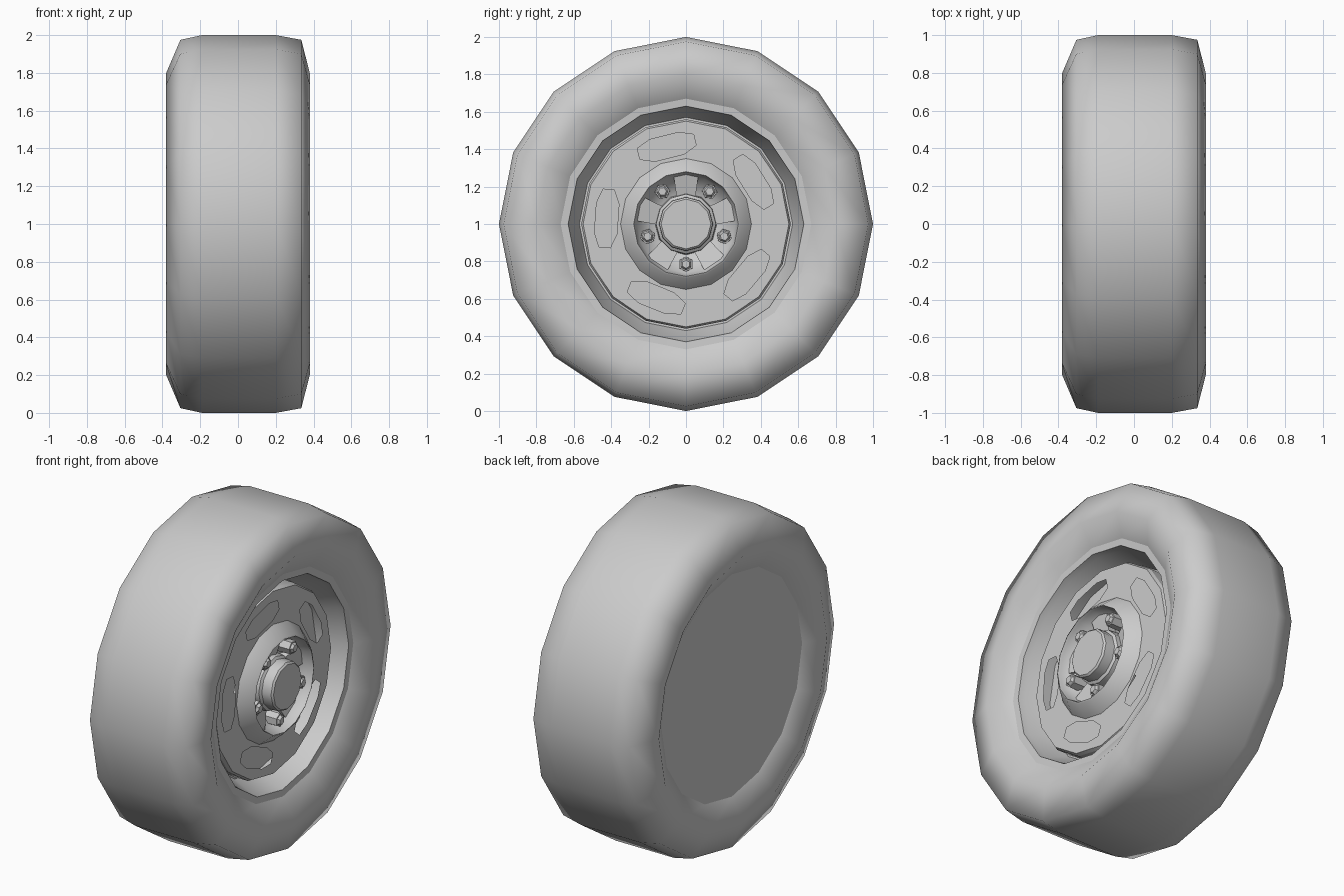
import bpy, bmesh, math
from mathutils import Vector

if "Cube" in bpy.data.objects:
    bpy.data.objects.remove(bpy.data.objects["Cube"])

grey = bpy.data.materials.new("plain grey")
grey.use_nodes = True
colour = (0.6, 0.6, 0.6, 1)
grey.diffuse_color = colour
grey.node_tree.nodes["Principled BSDF"].inputs["Base Color"].default_value = colour


def finish(name, bm, smooth):
    """Turn a bmesh into a named, shaded object."""
    bmesh.ops.recalc_face_normals(bm, faces=bm.faces)
    mesh = bpy.data.meshes.new(name)
    bm.to_mesh(mesh)
    bm.free()
    mesh.materials.append(grey)
    obj = bpy.data.objects.new(name, mesh)
    bpy.context.collection.objects.link(obj)
    bpy.ops.object.select_all(action='DESELECT')
    bpy.context.view_layer.objects.active = obj
    obj.select_set(True)
    if smooth:
        bpy.ops.object.shade_smooth_by_angle(angle=math.radians(smooth))
    return obj


def polar(x, radius, angle, side=0):
    """Point on the wheel, with an optional sideways (tangential) offset."""
    c, s = math.cos(angle), math.sin(angle)
    return Vector((x, radius * c - side * s, 1 + radius * s + side * c))


def circle(x, radius, sides=16):
    return [polar(x, radius, math.tau * i / sides) for i in range(sides)]


def lathe(name, profile, sides=16, smooth=35, cap_end=False):
    """Revolve (x, radius) points about the axle."""
    bm = bmesh.new()
    rings = [[bm.verts.new(p) for p in circle(x, r, sides)] for x, r in profile]
    for a, b in zip(rings, rings[1:]):
        for i in range(sides):
            j = (i + 1) % sides
            bm.faces.new((a[i], a[j], b[j], b[i]))
    if cap_end:
        bm.faces.new(rings[-1])
    return finish(name, bm, smooth)


def prism(name, bottom, top):
    """Join two matching outlines into a closed solid."""
    bm = bmesh.new()
    low = [bm.verts.new(p) for p in bottom]
    high = [bm.verts.new(p) for p in top]
    bm.faces.new(low)
    bm.faces.new(high)
    for i in range(len(low)):
        j = (i + 1) % len(low)
        bm.faces.new((low[i], low[j], high[j], high[i]))
    return finish(name, bm, 0)


def pierced_sheet(name, loops):
    """Fill the area between an outer loop and the holes inside it."""
    bm = bmesh.new()
    for loop in loops:
        verts = [bm.verts.new(p) for p in loop]
        for a, b in zip(verts, verts[1:] + verts[:1]):
            bm.edges.new((a, b))
    bmesh.ops.triangle_fill(bm, edges=bm.edges[:], use_beauty=True, normal=(1, 0, 0))
    for face in bm.faces:
        face.normal_update()
    return finish(name, bm, 0)


# Tyre, and the flat recessed cover closing its inner side
lathe("tyre", [(-0.305, 0.67), (-0.38, 0.80), (-0.305, 0.975), (-0.19, 1.0),
               (0.20, 1.0), (0.335, 0.975), (0.38, 0.80), (0.30, 0.67)],
      smooth=80)
lathe("inner_side_cover", [(-0.295, 0.67), (-0.305, 0.67)], smooth=0, cap_end=True)

# Rim lip, sloping barrel and the floor behind the disc
FLOOR = 0.13
lathe("rim_lip", [(0.30, 0.67), (0.297, 0.63)], smooth=30)
lathe("rim_barrel", [(0.297, 0.63), (0.26, 0.622), (FLOOR, 0.57)], smooth=30, cap_end=True)

# Raised disc with five oval openings
DISC = 0.235
oval = [(0.06, 0.08), (0.03, 0.155), (-0.03, 0.155), (-0.06, 0.08),
        (-0.06, -0.08), (-0.03, -0.155), (0.03, -0.155), (0.06, -0.08)]
openings = [[polar(DISC, 0.425 + r, math.radians(104 + 72 * k), t) for r, t in oval]
            for k in range(5)]
pierced_sheet("disc", [circle(DISC, 0.55), circle(DISC, 0.35)] + openings)
lathe("disc_edge", [(FLOOR, 0.56), (DISC - 0.02, 0.56), (DISC, 0.55)], smooth=25)

# Hub ridge and sloping nut recess
lathe("hub_ridge", [(DISC, 0.35), (0.305, 0.29), (0.31, 0.28), (0.295, 0.275),
                    (0.24, 0.262), (0.17, 0.17)], smooth=40, cap_end=True)

# Centre cap
lathe("centre_cap", [(0.17, 0.165), (0.25, 0.16), (0.26, 0.145), (0.32, 0.143),
                     (0.33, 0.133)], sides=12, smooth=35, cap_end=True)

for k in range(5):
    turn = math.tau * k / 5

    # Raised spoke between the wheel nuts
    angle = math.pi / 2 + turn
    corners = [(0.14, -0.05), (0.265, -0.067), (0.265, 0.067), (0.14, 0.05)]
    prism(f"hub_spoke_{k + 1}",
          [polar(0.16, r, angle, t) for r, t in corners],
          [polar(0.22 if r < 0.2 else 0.25, r, angle, t) for r, t in corners])

    # Hexagonal wheel nut with a domed tip
    angle = -math.pi / 2 + turn

    def ring(x, size):
        return [polar(x, 0.215 + size * math.cos(math.tau * i / 6), angle,
                      size * math.sin(math.tau * i / 6)) for i in range(6)]
    prism(f"wheel_nut_{k + 1}", ring(0.17, 0.042), ring(0.28, 0.04))
    prism(f"wheel_nut_tip_{k + 1}", ring(0.28, 0.032), ring(0.295, 0.022))
